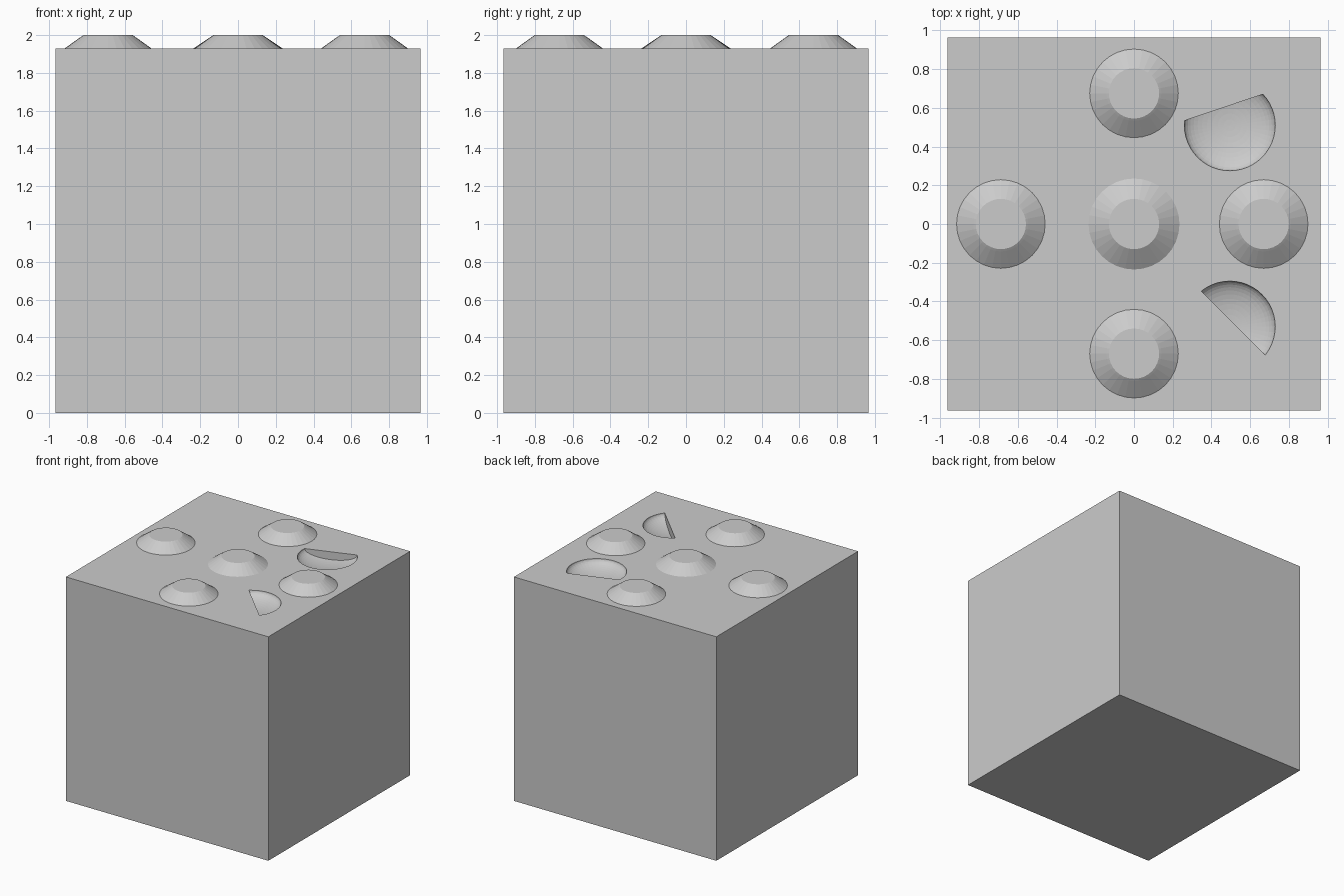
import bpy, bmesh, math
from mathutils import Matrix, Vector

if "Cube" in bpy.data.objects:
    bpy.data.objects.remove(bpy.data.objects["Cube"])

S, TOP = 0.965, 1.93


def new_object(name, bm):
    bmesh.ops.recalc_face_normals(bm, faces=bm.faces)
    me = bpy.data.meshes.new(name)
    bm.to_mesh(me)
    bm.free()
    ob = bpy.data.objects.new(name, me)
    bpy.context.collection.objects.link(ob)
    return ob


def stud(name, x, y, r):
    # Low tapered stud with a flat top, turned from a short profile
    bm = bmesh.new()
    rings = []
    for rad, z in ((r, TOP), (0.142, TOP + 0.062), (0.13, 2.0)):
        rings.append([bm.verts.new((x + rad * math.cos(a), y + rad * math.sin(a), z))
                      for a in (math.tau * i / 32 for i in range(32))])
    for lo, hi in zip(rings, rings[1:]):
        for i in range(32):
            j = (i + 1) % 32
            bm.faces.new((lo[i], lo[j], hi[j], hi[i]))
    bm.faces.new(rings[-1])
    return new_object(name, bm)


def dish_cutter(name, x, y, p, keep, depth=0.075):
    # Flattened ball sliced by an upright plane through p; "keep" points to the kept side
    bm = bmesh.new()
    bmesh.ops.create_uvsphere(bm, u_segments=48, v_segments=24, radius=1)
    bmesh.ops.transform(bm, verts=bm.verts,
                        matrix=Matrix.Translation((x, y, TOP)) @ Matrix.Diagonal((0.235, 0.235, depth, 1)))
    bmesh.ops.bisect_plane(bm, geom=bm.verts[:] + bm.edges[:] + bm.faces[:],
                           plane_co=(*p, TOP), plane_no=-Vector((*keep, 0)), clear_outer=True)
    bmesh.ops.holes_fill(bm, edges=[e for e in bm.edges if e.is_boundary])
    ob = new_object(name, bm)
    ob.hide_render = True
    ob.hide_set(True)
    return ob


# Block
bm = bmesh.new()
bmesh.ops.create_cube(bm, size=1, matrix=Matrix.Translation((0, 0, TOP / 2))
                      @ Matrix.Diagonal((2 * S, 2 * S, TOP, 1)))
block = new_object("block", bm)

# Two part-round dishes sunk in the top
cutters = [dish_cutter("upper_dish_cutter", 0.495, 0.51, (0.665, 0.67), (0.32, -0.95)),
           dish_cutter("lower_dish_cutter", 0.495, -0.53, (0.35, -0.35), (1, 1))]
for c in cutters:
    m = block.modifiers.new(c.name, 'BOOLEAN')
    m.operation = 'DIFFERENCE'
    m.solver = 'EXACT'
    m.object = c

# Apply the cuts, then remove the cutters
bpy.context.view_layer.objects.active = block
block.select_set(True)
for m in list(block.modifiers):
    bpy.ops.object.modifier_apply(modifier=m.name)
for c in cutters:
    bpy.data.objects.remove(c)

# Five studs in a cross
for name, x, y, r in (("stud_centre", 0, 0, 0.235), ("stud_left", -0.688, 0, 0.229),
                      ("stud_right", 0.67, 0, 0.229), ("stud_back", 0, 0.675, 0.229),
                      ("stud_front", 0, -0.67, 0.229)):
    stud(name, x, y, r)
